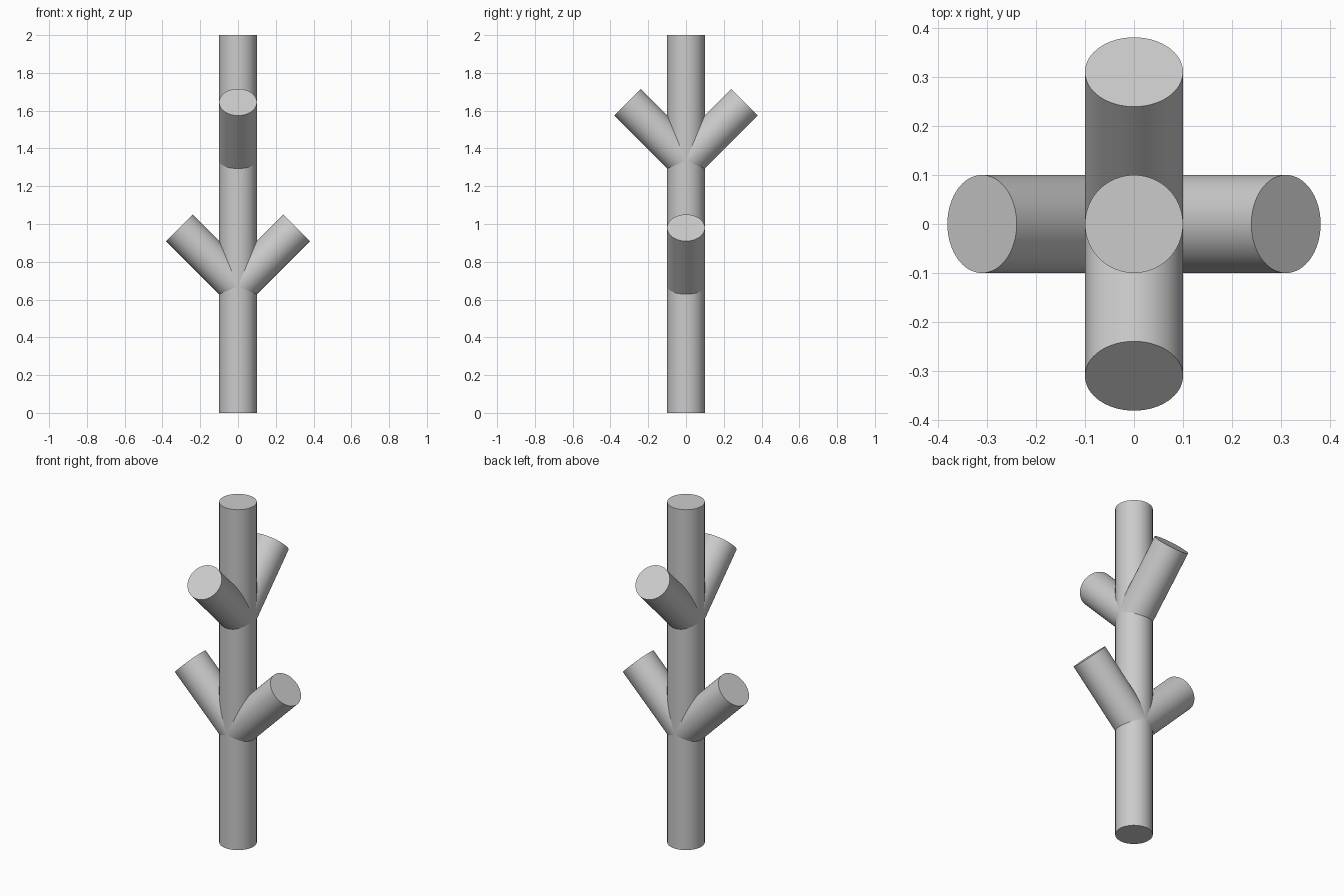
import bpy
from mathutils import Vector

cube = bpy.data.objects.get("Cube")
if cube:
    bpy.data.objects.remove(cube, do_unlink=True)

RADIUS = 0.1
REACH = 0.31          # sideways reach of each branch's end centre

grey = bpy.data.materials.new("plain grey")
grey.use_nodes = True
colour = (0.6, 0.6, 0.6, 1)
grey.diffuse_color = colour
grey.node_tree.nodes["Principled BSDF"].inputs["Base Color"].default_value = colour


def rod(name, start, end):
    """Smooth round rod with flat ends running from start to end."""
    start, end = Vector(start), Vector(end)
    axis = end - start
    bpy.ops.mesh.primitive_cylinder_add(
        vertices=64, radius=RADIUS, depth=axis.length, location=(start + end) / 2)
    obj = bpy.context.object
    obj.name = obj.data.name = name
    obj.rotation_euler = axis.to_track_quat("Z", "Y").to_euler()
    obj.data.materials.append(grey)
    bpy.ops.object.shade_smooth_by_angle(angle=0.6)
    return obj


# Upright trunk
rod("trunk", (0, 0, 0), (0, 0, 2))

# Two opposite pairs of branches, rising at 45 degrees from the trunk's axis
for name, direction, height in (
        ("lower_left_branch", (1, 0), 0.67),
        ("lower_right_branch", (-1, 0), 0.67),
        ("upper_front_branch", (0, -1), 1.335),
        ("upper_back_branch", (0, 1), 1.335)):
    dx, dy = direction
    rod(name, (0, 0, height), (dx * REACH, dy * REACH, height + REACH))
